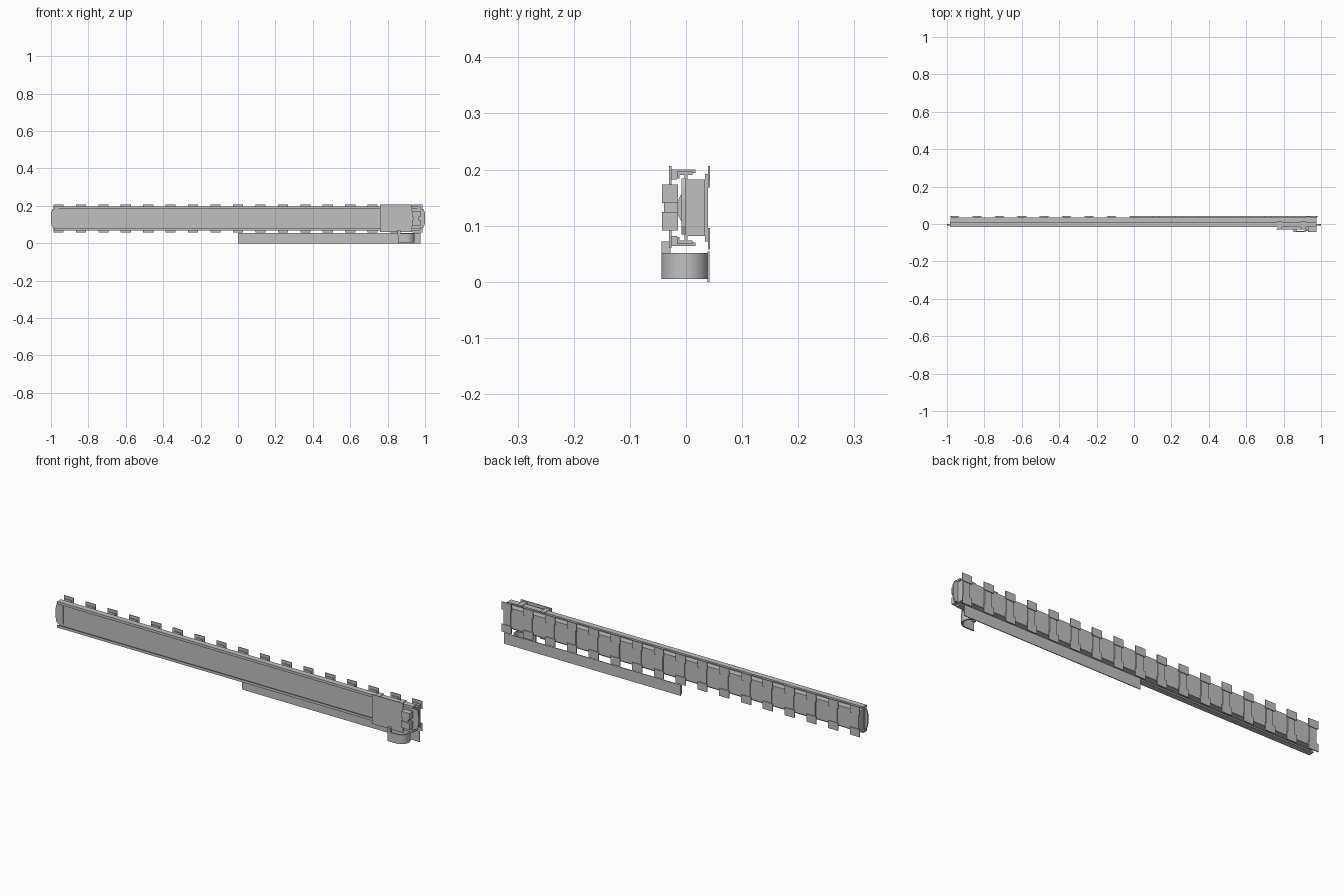
import bpy, bmesh, math
from mathutils import Vector

old = bpy.data.objects.get("Cube")
if old:
    bpy.data.objects.remove(old, do_unlink=True)

grey = bpy.data.materials.new("light_grey")
grey.use_nodes = True
COLOR = (0.53, 0.53, 0.53, 1)
grey.diffuse_color = COLOR
grey.node_tree.nodes["Principled BSDF"].inputs["Base Color"].default_value = COLOR

MID_Z = 0.132   # height of the rail's long axis


def prism(name, points, extrude, smooth=False):
    """Extrude a closed outline of 3D points along a vector."""
    bm = bmesh.new()
    face = bm.faces.new([bm.verts.new(p) for p in points])
    grown = bmesh.ops.extrude_face_region(bm, geom=[face])["geom"]
    bmesh.ops.translate(bm, vec=Vector(extrude),
                        verts=[v for v in grown if isinstance(v, bmesh.types.BMVert)])
    bmesh.ops.recalc_face_normals(bm, faces=bm.faces)
    mesh = bpy.data.meshes.new(name)
    bm.to_mesh(mesh)
    bm.free()
    mesh.materials.append(grey)
    obj = bpy.data.objects.new(name, mesh)
    bpy.context.collection.objects.link(obj)
    if smooth:
        bpy.ops.object.select_all(action='DESELECT')
        obj.select_set(True)
        bpy.context.view_layer.objects.active = obj
        bpy.ops.object.shade_smooth_by_angle(angle=math.radians(30))
    return obj


def box(name, x, y, z):
    outline = [(x[0], y[0], z[0]), (x[1], y[0], z[0]), (x[1], y[1], z[0]), (x[0], y[1], z[0])]
    return prism(name, outline, (0, 0, z[1] - z[0]))


def box_pair(name, x, y, near, far):
    """Two boxes mirrored above and below the rail axis."""
    box("upper_" + name, x, y, (MID_Z + near, MID_Z + far))
    box("lower_" + name, x, y, (MID_Z - far, MID_Z - near))


# Channel rail, opening to the front, with lipped flanges
half = [(0.003, 0.065), (-0.003, 0.065), (-0.003, 0.054), (-0.015, 0.054)]
half = [(0.003, 0.058), (0.012, 0.058), (0.012, 0.065), (-0.016, 0.065),
        (-0.016, 0.052), (-0.012, 0.052), (-0.012, 0.058), (-0.003, 0.058)]
section = half + [(y, -z) for y, z in reversed(half)]
prism("channel_rail", [(-0.985, y, MID_Z + z) for y, z in section], (1.96, 0, 0))

# Body behind the rail
box("rear_beam", (-0.98, 0.975), (0.003, 0.034), (0.082, 0.182))

# Rounded end plates
for side, name in ((-1, "right_end_plate"), (1, "left_end_plate")):
    arc = [(0.04, -0.05), (0.009, -0.05), (0.002, -0.035), (0, -0.015)]
    arc += [(x, -z) for x, z in reversed(arc)]
    prism(name, [(side * (1 - x), -0.008, 0.134 + z) for x, z in arc], (0, 0.007, 0))

# Mounting brackets along the back
for i in range(17):
    x = -0.96 + 0.12 * i
    box("bracket_strap", (x - 0.019, x + 0.019), (0.032, 0.039), (0.082, 0.182))
    box_pair("bracket_tab", (x - 0.027, x + 0.027), (0.039, 0.043), 0.036, 0.074)
    box_pair("bracket_step", (x - 0.019, x + 0.019), (0.034, 0.039), 0.04, 0.06)

# Carriage with guide clips and a tapered tongue
box("carriage_plate", (0.76, 0.93), (-0.03, -0.026), (0.06, 0.206))
for x in (0.78, 0.905):
    box_pair("guide_clip", (x - 0.012, x + 0.012), (-0.022, 0.017), 0.062, 0.068)
    box_pair("clip_foot", (x - 0.012, x + 0.012), (-0.026, -0.016), 0.05, 0.068)
tongue = [(-0.026, 0.012), (-0.015, 0.012), (-0.004, 0.032)]
tongue += [(y, -z) for y, z in reversed(tongue)]
prism("carriage_tongue", [(0.78, y, MID_Z + z) for y, z in tongue], (0.17, 0, 0))

# Clamp blocks at the carriage end
box_pair("clamp_block", (0.93, 0.975), (-0.043, -0.014), 0.008, 0.041)
box("clamp_bridge", (0.935, 0.965), (-0.039, -0.015), (0.122, 0.142))

# Cable chain: straight run on the back, half-turn, short run on the front
CX, CY, R, T = 0.902, -0.002, 0.042, 0.007


def run(radius):
    turn = [math.radians(90 - 180 * i / 24) for i in range(25)]
    return ([(0, CY + radius)] + [(CX + radius * math.cos(a), CY + radius * math.sin(a)) for a in turn]
            + [(0.855, CY - radius)])


outline = run(R) + list(reversed(run(R - T)))
prism("cable_chain", [(x, y, 0.005) for x, y in outline], (0, 0, 0.046), smooth=True)
box("chain_bracket", (0.853, 0.868), (-0.044, -0.028), (0.045, 0.072))

# Chain support tray behind the chain
box("chain_tray", (0, 0.975), (0.038, 0.042), (0, 0.054))
